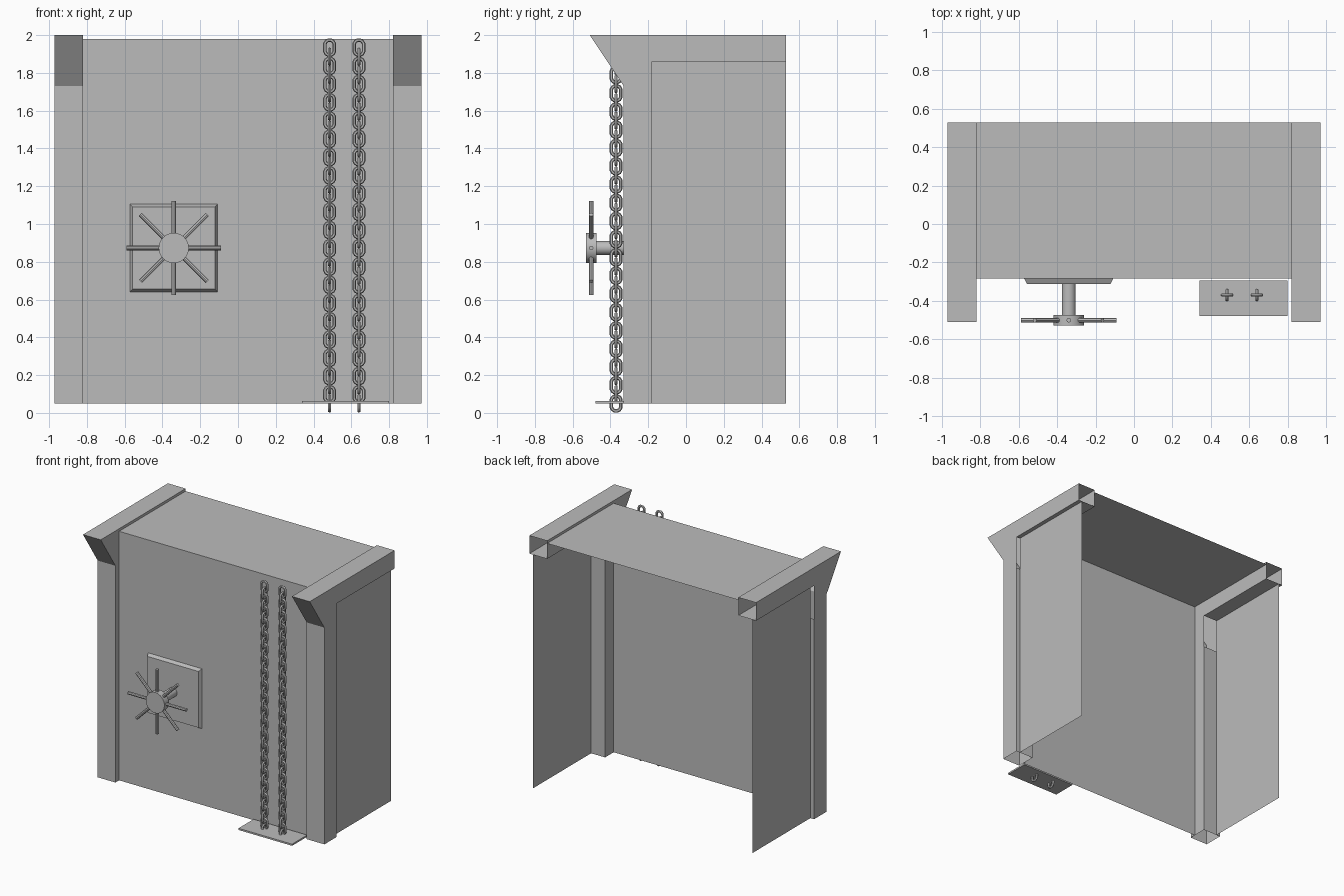
import bpy, bmesh
from math import pi, sin, cos
from mathutils import Matrix, Vector

cube = bpy.data.objects.get("Cube")
if cube:
    bpy.data.objects.remove(cube, do_unlink=True)

grey = bpy.data.materials.new("plain_grey")
grey.use_nodes = True
COLOUR = (0.5, 0.5, 0.5, 1)
grey.diffuse_color = COLOUR
grey.node_tree.nodes["Principled BSDF"].inputs["Base Color"].default_value = COLOUR


def finish(name, bm, smooth=False, fix=True):
    if fix:
        bmesh.ops.recalc_face_normals(bm, faces=bm.faces)
    mesh = bpy.data.meshes.new(name)
    bm.to_mesh(mesh)
    bm.free()
    mesh.materials.append(grey)
    obj = bpy.data.objects.new(name, mesh)
    bpy.context.collection.objects.link(obj)
    if smooth:
        bpy.ops.object.select_all(action="DESELECT")
        obj.select_set(True)
        bpy.context.view_layer.objects.active = obj
        bpy.ops.object.shade_smooth_by_angle(angle=0.7)
    return obj


def sheet(name, corners):
    bm = bmesh.new()
    bm.faces.new([bm.verts.new(c) for c in corners])
    return finish(name, bm, fix=False)


def box(name, lo, hi):
    lo, hi = Vector(lo), Vector(hi)
    bm = bmesh.new()
    bmesh.ops.create_cube(bm, size=1, matrix=Matrix.Translation((lo + hi) / 2)
                          @ Matrix.Diagonal((*(hi - lo), 1)))
    return finish(name, bm)


def cylinder(bm, radius, depth, matrix, sides):
    bmesh.ops.create_cone(bm, cap_ends=True, segments=sides, radius1=radius,
                          radius2=radius, depth=depth, matrix=matrix)


# Wall sheets: front, top and the two sides
FRONT, BACK, LOW, TOP = -0.285, 0.53, 0.05, 1.98
IN, OUT, SIDE = 0.82, 0.972, 0.94
sheet("front_panel", [(-IN, FRONT, LOW), (IN, FRONT, LOW), (IN, FRONT, TOP), (-IN, FRONT, TOP)])
sheet("top_panel", [(-IN, FRONT, TOP), (IN, FRONT, TOP), (IN, BACK, TOP), (-IN, BACK, TOP)])

# Hollow corner post with overhanging top beam, open below, behind and at the inner corner
profile = [(-0.51, 2), (BACK, 2), (BACK, 1.86), (-0.18, 1.86), (-0.18, 1.6),
           (-0.18, LOW), (-0.33, LOW), (-0.33, 1.73)]
OPEN_EDGES = (1, 3, 5)

for side, label in ((1, "left"), (-1, "right")):
    bm = bmesh.new()
    rings = [[bm.verts.new((side * x, y, z)) for y, z in profile] for x in (IN, OUT)]
    for ring in rings:
        bm.faces.new(ring)
    for i in range(len(profile)):
        if i not in OPEN_EDGES:
            j = (i + 1) % len(profile)
            bm.faces.new((rings[0][i], rings[0][j], rings[1][j], rings[1][i]))
    finish(label + "_post_and_beam", bm)

    x = side * SIDE
    corners = [(x, -0.18, LOW), (x, BACK, LOW), (x, BACK, 1.86), (x, -0.18, 1.86)]
    sheet(label + "_side_panel", corners[::side])

# Bevelled mounting plate of the handwheel
WX, WZ = -0.34, 0.873
bm = bmesh.new()
rings = [[bm.verts.new((WX + a * r, y, WZ + b * r)) for a, b in ((-1, -1), (1, -1), (1, 1), (-1, 1))]
         for r, y in ((0.232, FRONT), (0.218, -0.312))]
for ring in rings:
    bm.faces.new(ring)
for i in range(4):
    j = (i + 1) % 4
    bm.faces.new((rings[0][i], rings[0][j], rings[1][j], rings[1][i]))
finish("wheel_mounting_plate", bm)

# Handwheel: shaft, hub and eight spokes
ALONG_Y = Matrix.Rotation(pi / 2, 4, "X")
for name, radius, y0, y1 in (("wheel_shaft", 0.036, -0.48, -0.31), ("wheel_hub", 0.08, -0.53, -0.475)):
    bm = bmesh.new()
    cylinder(bm, radius, y1 - y0, Matrix.Translation((WX, (y0 + y1) / 2, WZ)) @ ALONG_Y, 32)
    finish(name, bm, smooth=True)

bm = bmesh.new()
for k in range(8):
    place = (Matrix.Translation((WX, -0.502, WZ)) @ Matrix.Rotation(k * pi / 4, 4, "Y")
             @ Matrix.Translation((0, 0, 0.16)))
    cylinder(bm, 0.012, 0.18, place, 8)
finish("wheel_spokes", bm, smooth=True)

# Floor plate under the chains
box("chain_floor_plate", (0.34, -0.48, LOW), (0.8, -0.295, 0.063))


# Chains: stretched rings turned a quarter at each step
def add_link(bm, centre, turned):
    wire, bend, straight, around, tube = 0.0095, 0.0255, 0.015, 12, 6
    rings = []
    for i in range(around):
        a = 2 * pi * (i + 0.5) / around
        shift = straight if sin(a) > 0 else -straight
        ring = []
        for k in range(tube):
            t = 2 * pi * k / tube
            r = bend + wire * cos(t)
            across, depth = r * cos(a), wire * sin(t)
            if turned:
                across, depth = depth, across
            ring.append(bm.verts.new(centre + Vector((across, depth, r * sin(a) + shift))))
        rings.append(ring)
    for i in range(around):
        a, b = rings[i], rings[(i + 1) % around]
        for k in range(tube):
            n = (k + 1) % tube
            bm.faces.new((a[k], a[n], b[n], b[k]))


STEP = 0.0483
for label, x in (("inner", 0.485), ("outer", 0.64)):
    bm = bmesh.new()
    for i in range(40):
        add_link(bm, Vector((x, -0.37, 0.05 + i * STEP)), i % 2 == 0)
    finish(label + "_chain", bm, smooth=True)
